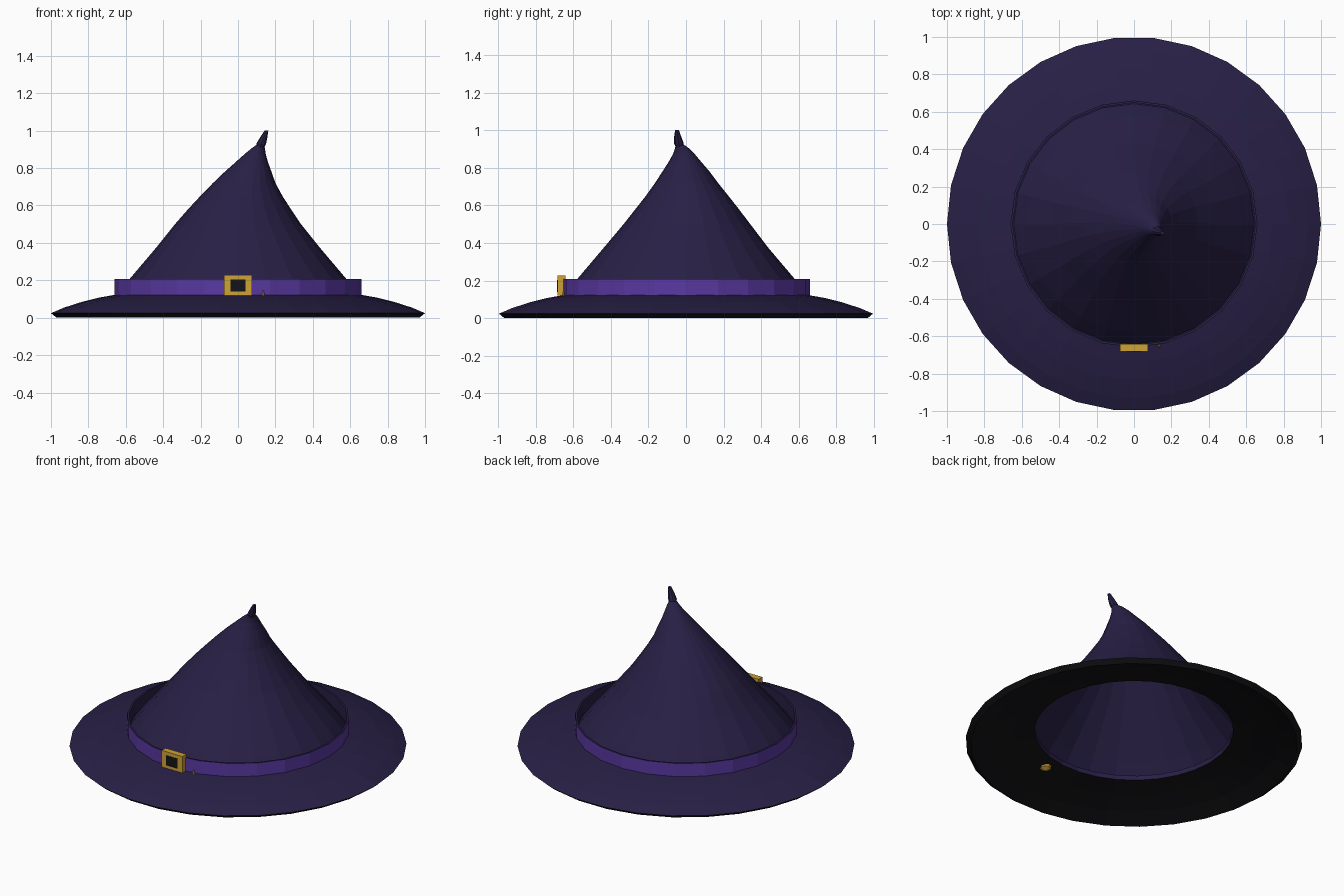
import bpy, math
from mathutils import Vector

if "Cube" in bpy.data.objects:
    bpy.data.objects.remove(bpy.data.objects["Cube"])


def material(name, color):
    m = bpy.data.materials.new(name)
    m.diffuse_color = (*color, 1)
    m.use_nodes = True
    m.node_tree.nodes["Principled BSDF"].inputs["Base Color"].default_value = m.diffuse_color
    return m


FELT = material("dark_felt", (0.021, 0.014, 0.06))
LINING = material("black_lining", (0.007, 0.007, 0.009))
RIBBON = material("purple_ribbon", (0.10, 0.04, 0.36))
GOLD = material("gold", (0.62, 0.36, 0.035))


def make(name, verts, faces, mats, indices=None):
    me = bpy.data.meshes.new(name)
    me.from_pydata(verts, [], faces)
    for m in mats:
        me.materials.append(m)
    if indices:
        me.polygons.foreach_set("material_index", indices)
    me.update()
    ob = bpy.data.objects.new(name, me)
    bpy.context.collection.objects.link(ob)
    return ob


def loft(name, rings, sides, mats, slots=None, closed=False, cap=False):
    """Join circles given as (x, y, z, radius) into a skin."""
    verts, faces, idx = [], [], []
    for x, y, z, r in rings:
        for k in range(sides):
            a = math.tau * k / sides
            verts.append((x + r * math.cos(a), y + r * math.sin(a), z))
    n = len(rings)
    for i in range(n if closed else n - 1):
        j = (i + 1) % n
        for k in range(sides):
            l = (k + 1) % sides
            faces.append((i * sides + k, i * sides + l, j * sides + l, j * sides + k))
            idx.append(slots[i] if slots else 0)
    if cap:
        faces.append(tuple(reversed(range(sides))))
        faces.append(tuple(range((n - 1) * sides, n * sides)))
        idx += [0, 0]
    return make(name, verts, faces, mats, idx)


def box(name, x, y, z, mat):
    verts = [(a, b, c) for a in x for b in y for c in z]
    faces = [(0, 1, 3, 2), (4, 6, 7, 5), (0, 4, 5, 1), (2, 3, 7, 6), (0, 2, 6, 4), (1, 5, 7, 3)]
    return make(name, verts, faces, [mat])


# Brim: drooping disc with a black underside and an open centre
brim = [(0.59, 0.10), (0.72, 0.075), (0.86, 0.04), (0.97, 0.0), (1.0, 0.024),
        (0.93, 0.054), (0.83, 0.086), (0.74, 0.108), (0.66, 0.122), (0.59, 0.13)]
loft("brim", [(0, 0, z, r) for r, z in brim], 30, [FELT, LINING],
     [1, 1, 1, 1, 0, 0, 0, 0, 0, 0], closed=True)

# Crown: hollow cone whose upper part leans to the side
crown = [(0, 0, 0.115, 0.65), (0, 0, 0.21, 0.577), (0, 0, 0.374, 0.438),
         (0, 0.005, 0.50, 0.337), (0.008, 0.006, 0.58, 0.275), (0.018, 0.006, 0.65, 0.22),
         (0.033, 0.003, 0.72, 0.167), (0.054, 0.0, 0.78, 0.125), (0.075, -0.006, 0.835, 0.084),
         (0.093, -0.012, 0.877, 0.055), (0.108, -0.022, 0.905, 0.036), (0.12, -0.035, 0.925, 0.02)]
loft("crown", crown, 24, [FELT])

# Bent tip
tip = [(0.119, -0.033, 0.905, 0.02), (0.124, -0.038, 0.93, 0.026),
       (0.138, -0.044, 0.965, 0.019), (0.152, -0.048, 1.0, 0.010)]
loft("crown_tip", tip, 8, [FELT], cap=True)

# Hat band: upright ribbon with a dark inner face
band = [(0.66, 0.115), (0.66, 0.208), (0.648, 0.208), (0.648, 0.115)]
loft("hat_band", [(0, 0, z, r) for r, z in band], 24, [RIBBON, FELT], [0, 1, 1, 1], closed=True)

# Buckle: square frame around a dark plate
outer = [(-0.075, 0.12), (0.075, 0.12), (0.075, 0.228), (-0.075, 0.228)]
inner = [(-0.041, 0.14), (0.041, 0.14), (0.041, 0.204), (-0.041, 0.204)]
verts = [(x, y, z) for y in (-0.682, -0.642) for loop in (outer, inner) for x, z in loop]
faces = []
for k in range(4):
    l = (k + 1) % 4
    faces += [(k, l, 4 + l, 4 + k), (8 + l, 8 + k, 12 + k, 12 + l),
              (l, k, 8 + k, 8 + l), (4 + k, 4 + l, 12 + l, 12 + k)]
make("buckle_frame", verts, faces, [GOLD])
box("buckle_plate", (-0.041, 0.041), (-0.685, -0.645), (0.14, 0.204), LINING)

# Stud: small pointed pin poking through the brim beside the buckle
stud = [(0.14, -0.65, 0.062, 0.008), (0.14, -0.65, 0.075, 0.033),
        (0.138, -0.65, 0.09, 0.033), (0.135, -0.652, 0.115, 0.009), (0.135, -0.652, 0.145, 0.003)]
loft("buckle_stud", stud, 8, [GOLD], cap=True)
